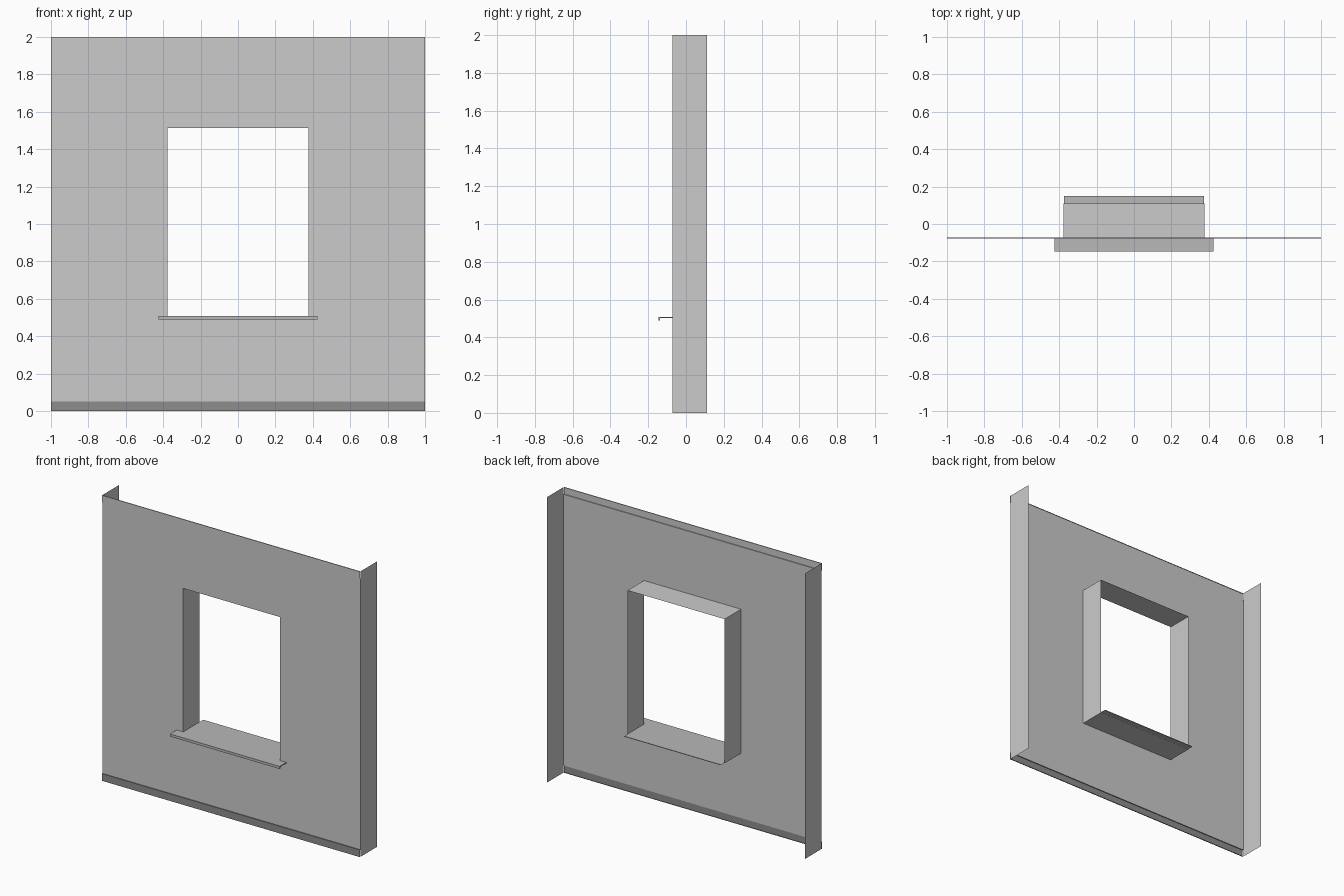
import bpy

if "Cube" in bpy.data.objects:
    bpy.data.objects.remove(bpy.data.objects["Cube"])


def material(name, grey):
    m = bpy.data.materials.new(name)
    m.diffuse_color = (grey, grey, grey, 1)
    m.use_nodes = True
    m.node_tree.nodes["Principled BSDF"].inputs["Base Color"].default_value = m.diffuse_color
    return m


def sheet(name, verts, faces, mat=None):
    me = bpy.data.meshes.new(name)
    me.from_pydata(verts, [], faces)
    me.update()
    ob = bpy.data.objects.new(name, me)
    bpy.context.collection.objects.link(ob)
    if mat:
        me.materials.append(mat)
    return ob


def rect(x, z, y):
    """Four corners of an upright rectangle, counter-clockwise from the front."""
    return [(x[0], y, z[0]), (x[1], y, z[0]), (x[1], y, z[1]), (x[0], y, z[1])]


def extrude(name, profile, half_width, mat=None):
    """Sheet swept along x from a (y, z) profile."""
    n = len(profile)
    verts = [(s * half_width, y, z) for s in (-1, 1) for y, z in profile]
    faces = [(i, n + i, n + i + 1, i + 1) for i in range(n - 1)]
    return sheet(name, verts, faces, mat)


FRONT, BACK, STRIP = -0.072, 0.11, -0.078
HOLE_X, HOLE_Z = (-0.376, 0.376), (0.503, 1.513)
RING = [(i, (i + 1) % 4, 4 + (i + 1) % 4, 4 + i) for i in range(4)]

top_grey = material("top_band_grey", 0.67)
base_grey = material("base_band_grey", 0.27)
sill_grey = material("sill_grey", 0.48)

# Wall skin with window opening
sheet("wall_skin", rect((-1, 1), (0.05, 1.95), FRONT) + rect(HOLE_X, HOLE_Z, FRONT), RING)

# Slightly proud bands along the top and bottom
extrude("top_band", [(FRONT, 1.95), (STRIP, 1.95), (STRIP, 2.0), (FRONT, 2.0)], 1, top_grey)
extrude("base_band", [(FRONT, 0), (STRIP, 0), (STRIP, 0.05), (FRONT, 0.05)], 1, base_grey)

# Side returns
for side, s in (("left", -1), ("right", 1)):
    sheet(side + "_return",
          [(s, FRONT, 0), (s, BACK, 0), (s, BACK, 2), (s, FRONT, 2)],
          [(0, 1, 2, 3)[::s]])

# Window reveal through the wall depth
sheet("window_reveal", rect(HOLE_X, HOLE_Z, FRONT) + rect(HOLE_X, HOLE_Z, BACK), RING)

# Sill: wide front nosing with drip edge, narrower board through the opening
extrude("sill_nosing",
        [(FRONT, 0.502), (-0.138, 0.502), (-0.138, 0.49), (-0.146, 0.49),
         (-0.146, 0.508), (FRONT, 0.508)], 0.425, sill_grey)
for s in (-1, 1):
    x = s * 0.425
    sheet("sill_end", [(x, FRONT, 0.502), (x, -0.138, 0.502), (x, -0.138, 0.49),
                       (x, -0.146, 0.49), (x, -0.146, 0.508), (x, FRONT, 0.508)],
          [tuple(range(6))[::-s]], sill_grey)
extrude("sill_board",
        [(FRONT, 0.508), (0.15, 0.508), (0.15, 0.504), (BACK, 0.504)], 0.374, sill_grey)
